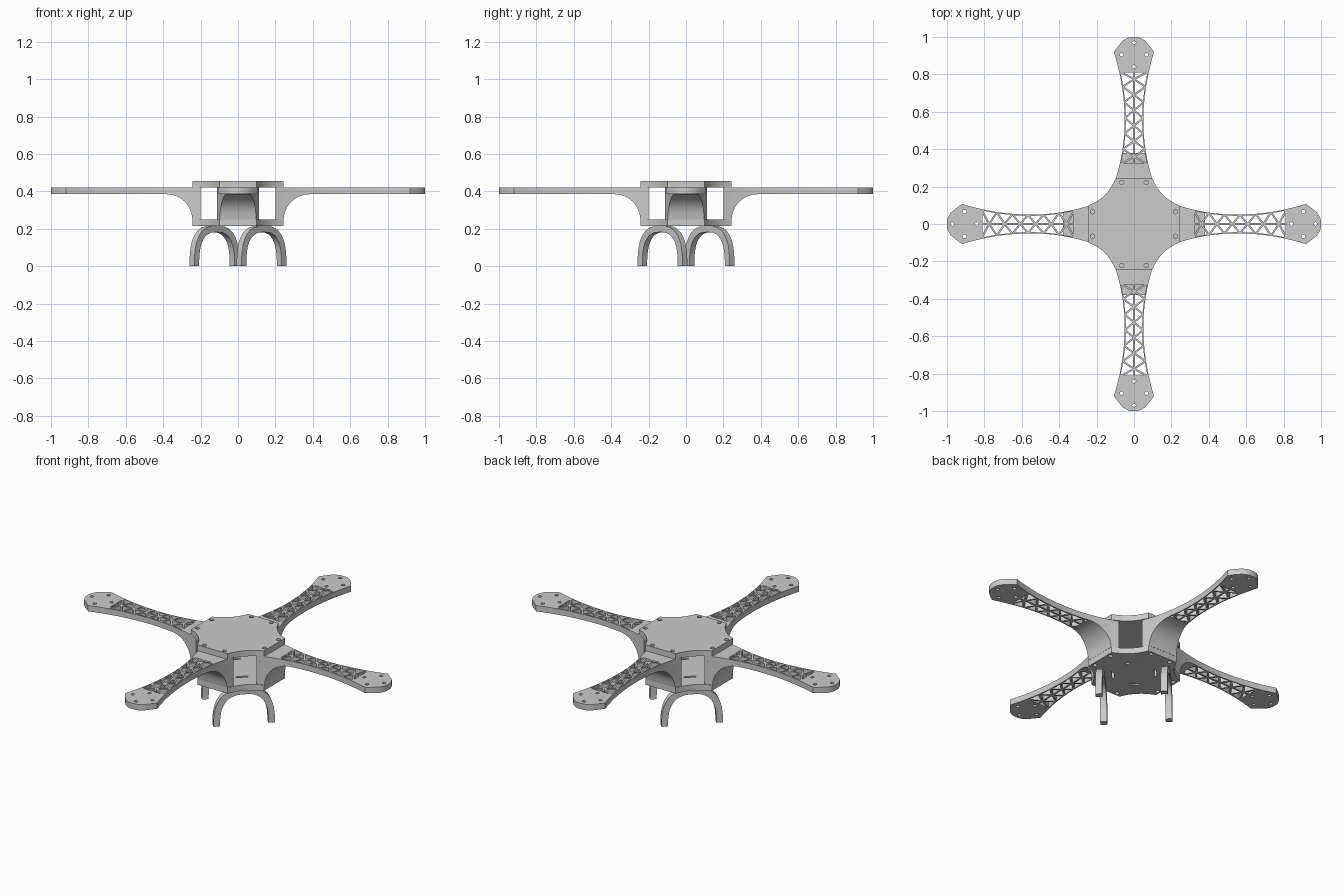
import bpy, bmesh
from math import sin, cos, pi, radians
from mathutils import Vector, Matrix

if "Cube" in bpy.data.objects:
    bpy.data.objects.remove(bpy.data.objects["Cube"])


def ring(x, y, r, n=12):
    return [(x + r * cos(2 * pi * i / n), y + r * sin(2 * pi * i / n)) for i in range(n)]


def plate_mesh(name, loops, z0, z1):
    """Flat outline (first loop) with holes (other loops), extruded z0..z1."""
    cu = bpy.data.curves.new(name + "_curve", 'CURVE')
    cu.dimensions, cu.fill_mode, cu.extrude = '2D', 'BOTH', (z1 - z0) / 2
    for pts in loops:
        sp = cu.splines.new('POLY')
        sp.points.add(len(pts) - 1)
        for p, (x, y) in zip(sp.points, pts):
            p.co = (x, y, 0, 1)
        sp.use_cyclic_u = True
    tmp = bpy.data.objects.new(name + "_tmp", cu)
    bpy.context.collection.objects.link(tmp)
    bpy.context.view_layer.update()
    me = bpy.data.meshes.new_from_object(tmp.evaluated_get(bpy.context.evaluated_depsgraph_get()))
    bpy.data.objects.remove(tmp)
    bpy.data.curves.remove(cu)
    bm = bmesh.new()
    bm.from_mesh(me)
    bmesh.ops.remove_doubles(bm, verts=bm.verts, dist=1e-5)
    bmesh.ops.recalc_face_normals(bm, faces=bm.faces)
    bmesh.ops.translate(bm, verts=bm.verts, vec=(0, 0, (z0 + z1) / 2))
    bm.to_mesh(me)
    bm.free()
    me.name = name
    return me


def add(name, me, loc=(0, 0, 0), rot=(0, 0, 0)):
    ob = bpy.data.objects.new(name, me)
    ob.location, ob.rotation_euler = loc, rot
    bpy.context.collection.objects.link(ob)
    return ob


def spin(x, y, k):
    a = k * pi / 2
    return (x * cos(a) - y * sin(a), x * sin(a) + y * cos(a))


# Body plates: four straight ends joined by concave arcs
outline, bolts, slots = [], [], []
for k in range(4):
    outline.append(spin(0.242, -0.1, k))
    for i in range(10):
        t = i / 10
        b = [(1 - t) ** 2 * p + 2 * t * (1 - t) * 0.14 + t * t * q
             for p, q in ((0.242, 0.1), (0.1, 0.242))]
        outline.append(spin(*b, k))
    for s in (-1, 1):
        bolts.append(ring(*spin(0.222, 0.066 * s, k), 0.012))
    # diagonal strap slot in the bottom plate
    d, e = Vector((1, 1)) / 2 ** 0.5, Vector((-1, 1)) / 2 ** 0.5
    slots.append([spin(*(d * a + e * b), k)
                  for a, b in ((0.11, -0.035), (0.122, -0.035), (0.122, 0.035), (0.11, 0.035))])
add("top_plate", plate_mesh("top_plate", [outline] + bolts, 0.42, 0.455))
add("bottom_plate", plate_mesh("bottom_plate", [outline] + bolts + slots, 0.215, 0.25))


# Arm: waisted outline, motor mount holes, triangular lattice
def half_width(r):
    return 0.05 + (0.5 if r < 0.55 else 0.42) * (r - 0.55) ** 2


side = [(0.2 + 0.72 * i / 24, half_width(0.2 + 0.72 * i / 24)) for i in range(25)]
side += [(0.95, 0.085), (0.98, 0.06), (0.995, 0.035), (1.0, 0.015)]
arm_loops = [side + [(x, -y) for x, y in reversed(side)]]
arm_loops += [ring(x, y, 0.01) for x, y in ((0.97, 0), (0.84, 0), (0.905, 0.066), (0.905, -0.066))]
step, bar = 0.0415, 0.005
for s in (-1, 1):
    for i in range(-1, 12):
        tri = []
        for j in range(3):
            r = min(max(0.318 + (i + j) * step, 0.318), 0.318 + 12 * step)
            at_rim = (i + j) % 2 == 0
            tri.append(Vector((r, s * (half_width(r) - 0.002) if at_rim else 0)))
        a, b, c = tri
        la, lb, lc = (b - c).length, (a - c).length, (a - b).length
        per = la + lb + lc
        mid = (a * la + b * lb + c * lc) / per
        area = abs((b - a).cross(c - a)) / 2
        k = 1 - bar / (2 * area / per)
        if k > 0.1:
            arm_loops.append([tuple(mid + (v - mid) * k) for v in tri])
arm = plate_mesh("arm", arm_loops, 0.385, 0.42)

# Root block under each arm, with a concave quarter sweep
stations = [(0.2, 0.25), (0.243, 0.25)]
stations += [(0.38 - 0.135 * cos(t), 0.25 + 0.134 * sin(t))
             for t in (pi / 2 * i / 12 for i in range(1, 13))]
bm = bmesh.new()
prev = None
for r, z in stations:
    w = half_width(r)
    cur = [bm.verts.new(p) for p in ((r, -w, z), (r, w, z), (r, w, 0.386), (r, -w, 0.386))]
    if prev:
        for i in range(4):
            bm.faces.new((prev[i], prev[(i + 1) % 4], cur[(i + 1) % 4], cur[i]))
    else:
        bm.faces.new(cur)
    prev = cur
bm.faces.new(prev)
bmesh.ops.recalc_face_normals(bm, faces=bm.faces)
root = bpy.data.meshes.new("arm_root")
bm.to_mesh(root)
bm.free()
for k, n in enumerate(("right", "back", "left", "front")):
    add(n + "_arm", arm, rot=(0, 0, k * pi / 2))
    add(n + "_arm_root", root, rot=(0, 0, k * pi / 2))


# Landing gear: two parallel arches set diagonally
def arch(a, h):
    pts = []
    for i in range(29):
        c, s = cos(pi * i / 28), sin(pi * i / 28)
        pts.append(((1 if c > 0 else -1) * a * abs(c) ** 0.74, h * max(s, 0) ** 0.74 if 0 < i < 28 else 0))
    return pts


gear = plate_mesh("landing_arch", [arch(0.17, 0.216) + arch(0.134, 0.182)[::-1]], -0.0185, 0.0185)
for n, s in (("front", 1), ("back", -1)):
    add(n + "_landing_arch", gear, (0.126 * s, -0.126 * s, 0), (pi / 2, 0, pi / 4))

# Smooth the curved walls, keep the edges crisp
bpy.ops.object.select_all(action='SELECT')
bpy.context.view_layer.objects.active = bpy.data.objects["top_plate"]
bpy.ops.object.shade_smooth_by_angle(angle=radians(25))
